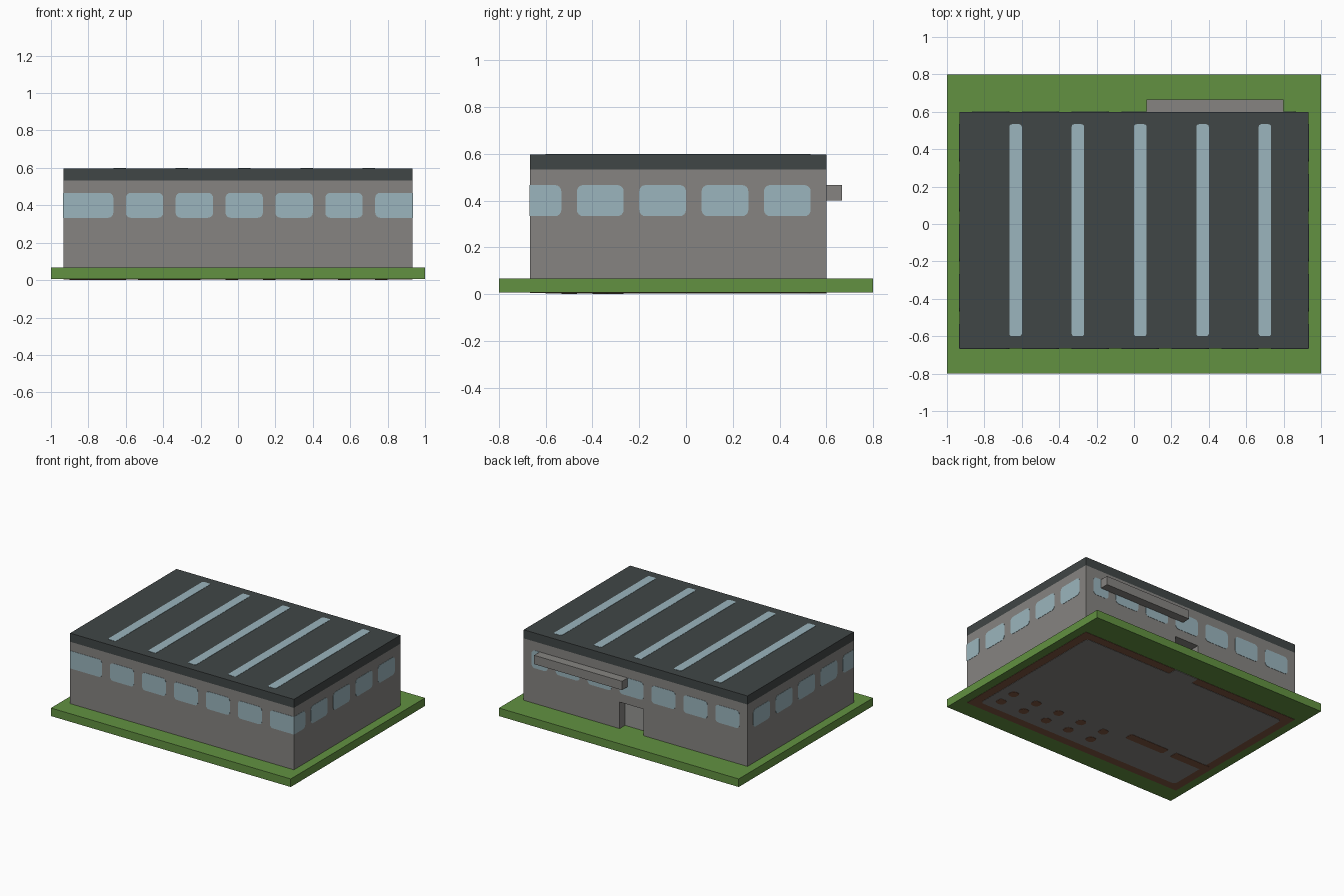
import bpy, bmesh, math
from mathutils import Vector

cube = bpy.data.objects.get("Cube")
if cube:
    bpy.data.objects.remove(cube, do_unlink=True)


def material(name, rgb):
    linear = [((c / 255 + 0.055) / 1.055) ** 2.4 for c in rgb] + [1.0]
    mat = bpy.data.materials.new(name)
    mat.use_nodes = True
    mat.diffuse_color = linear
    mat.node_tree.nodes["Principled BSDF"].inputs["Base Color"].default_value = linear
    return mat


GRASS = material("grass green", (98, 145, 65))
WALL = material("wall grey", (134, 132, 129))
ROOF = material("roof charcoal", (64, 70, 70))
GLASS = material("pale blue glass", (155, 181, 189))
DOOR = material("door light grey", (150, 149, 147))
EARTH = material("foundation brown", (125, 85, 65))

V = 1 / 15            # building module
X, FRONT, BACK = 14 * V, -10 * V, 9 * V
GROUND, TOP = V, 9 * V
SKIN = 0.002          # thickness of painted plates


def prism(name, outline, mat, extrude):
    """Solid made by sweeping a flat 3D outline along a vector."""
    bm = bmesh.new()
    face = bm.faces.new([bm.verts.new(p) for p in outline])
    swept = bmesh.ops.extrude_face_region(bm, geom=[face], use_keep_orig=True)
    moved = [g for g in swept["geom"] if isinstance(g, bmesh.types.BMVert)]
    bmesh.ops.translate(bm, verts=moved, vec=Vector(extrude))
    bmesh.ops.recalc_face_normals(bm, faces=bm.faces)
    mesh = bpy.data.meshes.new(name)
    bm.to_mesh(mesh)
    bm.free()
    mesh.materials.append(mat)
    obj = bpy.data.objects.new(name, mesh)
    bpy.context.collection.objects.link(obj)
    return obj


def box(name, x0, x1, y0, y1, z0, z1, mat):
    outline = [(x0, y0, z0), (x1, y0, z0), (x1, y1, z0), (x0, y1, z0)]
    return prism(name, outline, mat, (0, 0, z1 - z0))


def rounded(a0, a1, b0, b1, r_low, r_high):
    """Rounded rectangle; the low-a and high-a ends have their own radius."""
    points = []
    corners = [(a1, b1, r_high, -1, -1), (a0, b1, r_low, 1, -1),
               (a0, b0, r_low, 1, 1), (a1, b0, r_high, -1, 1)]
    for i, (a, b, r, sa, sb) in enumerate(corners):
        if r == 0:
            points.append((a, b))
            continue
        for k in range(5):
            t = (i + k / 4) * math.pi / 2
            points.append((a + sa * r + r * math.cos(t), b + sb * r + r * math.sin(t)))
    return points


def under_plate(name, x0, x1, y0, y1, z, mat, r):
    """Plate on the underside, reaching from height z up into the slab."""
    outline = [(a, b, z) for a, b in rounded(x0, x1, y0, y1, r, r)]
    prism(name, outline, mat, (0, 0, 3.5 * SKIN - z))


# Ground slab, with the underside plates reaching down to zero
box("ground_slab", -1, 1, -12 * V, 12 * V, 3 * SKIN, GROUND, GRASS)

# Walls, with a recessed doorway in the back of the lower storey
door_left, door_right, lintel = 2 * V, -V, 4 * V
plan = [(-X, FRONT), (X, FRONT), (X, BACK), (door_left, BACK),
        (door_left, BACK - V), (door_right, BACK - V), (door_right, BACK), (-X, BACK)]
prism("lower_walls", [(x, y, GROUND) for x, y in plan], WALL, (0, 0, lintel - GROUND))
box("upper_walls", -X, X, FRONT, BACK, lintel, 8 * V, WALL)
box("door", door_right, door_left, BACK - V, BACK - V + SKIN, GROUND, lintel, DOOR)
box("back_canopy", V, 12 * V, BACK, BACK + V, 6 * V, 7 * V, WALL)

# Roof and its long skylights
box("roof", -X, X, FRONT, BACK, 8 * V, TOP - SKIN, ROOF)
for i in range(5):
    x = -10 * V + i * 5 * V
    outline = [(a, b, TOP - 2 * SKIN) for a, b in
               rounded(x, x + V, -9 * V, 8 * V, V / 5, V / 5)]
    prism(f"skylight_{i + 1}", outline, GLASS, (0, 0, 2 * SKIN))

# Window bands: each window spans three modules with one module between
SILL, HEAD, R = 5 * V, 7 * V, 0.4 * V

for i in range(7):
    # front windows, the end ones running square into the corners
    start = -13 * V + i * 4 * V
    low = -X if i == 0 else start
    a0, a1 = low, start + 3 * V
    if i == 0:
        a1 = -10 * V
    shape = rounded(a0, a1, SILL, HEAD, 0 if i == 0 else R, 0 if i == 6 else R)
    shape = [(min(a, X), b) for a, b in shape]
    prism(f"front_window_{i + 1}", [(a, FRONT, b) for a, b in shape], GLASS, (0, -SKIN, 0))
    # back windows, the last one narrower
    shape = rounded(start, min(start + 3 * V, 13 * V), SILL, HEAD, R, R)
    prism(f"back_window_{i + 1}", [(a, BACK, b) for a, b in shape], GLASS, (0, SKIN, 0))

for side, label in ((1, "left"), (-1, "right")):
    for i in range(5):
        end = -8 * V + i * 4 * V
        start = max(end - 3 * V, FRONT)
        shape = rounded(start, end, SILL, HEAD, 0 if i == 0 else R, R)
        prism(f"{label}_window_{i + 1}", [(side * X, a, b) for a, b in shape],
              GLASS, (side * SKIN, 0, 0))

# Underside: footprint, floor, door gap, partitions and column feet
under_plate("foundation_ring", -X, X, FRONT, BACK, 2 * SKIN, EARTH, 0)
under_plate("floor", -X + V, X - V, FRONT + V, BACK - V, SKIN, WALL, R)
under_plate("door_threshold", door_right, door_left, BACK - 1.5 * V, BACK, SKIN, WALL, 0)
under_plate("partition_foot_inner", -8 * V, -3 * V, -5 * V, -4 * V, 0, EARTH, R / 2)
under_plate("partition_foot_outer", -13.5 * V, -9 * V, -5 * V, -4 * V, 0, EARTH, R / 2)
for i in range(5):
    for j, y in enumerate((-8 * V, -6 * V)):
        x = -V + i * 3 * V
        under_plate(f"column_foot_{i + 1}_{j + 1}", x, x + V, y, y + V, 0, EARTH, R)
